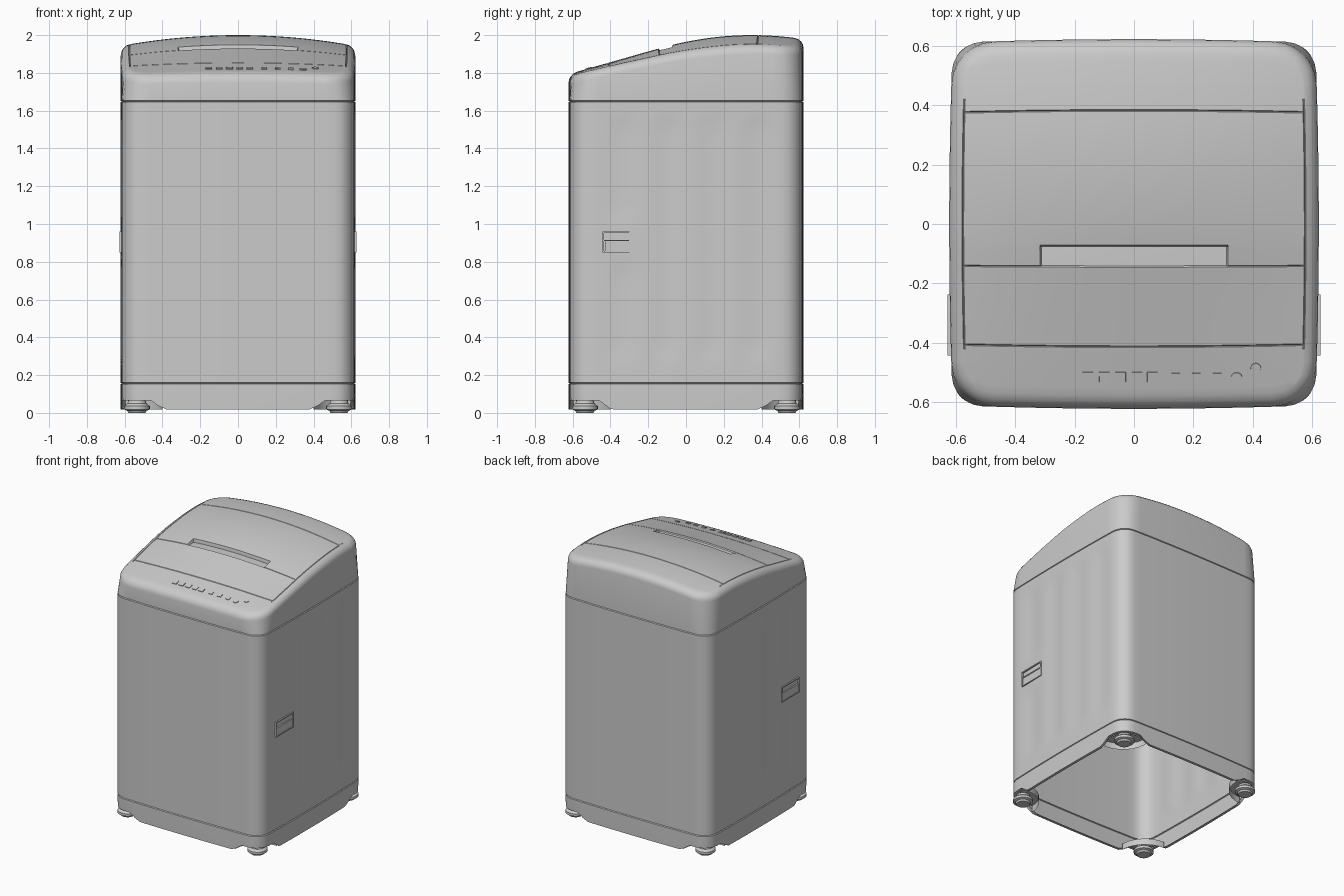
import bpy, bmesh, math
from mathutils import Vector, Matrix

if "Cube" in bpy.data.objects:
    bpy.data.objects.remove(bpy.data.objects["Cube"])

W, BULGE, FILLET = 0.61, 0.012, 0.045

grey = bpy.data.materials.new("light_grey")
grey.diffuse_color = (0.6, 0.6, 0.6, 1)
grey.use_nodes = True
grey.node_tree.nodes["Principled BSDF"].inputs["Base Color"].default_value = grey.diffuse_color


def clamp(t):
    t = max(0.0, min(1.0, t))
    return t * t * (3 - 2 * t)


def finish(name, bm, fix_normals=True, angle=30):
    if fix_normals:
        bmesh.ops.recalc_face_normals(bm, faces=bm.faces)
    me = bpy.data.meshes.new(name)
    bm.to_mesh(me)
    bm.free()
    me.materials.append(grey)
    ob = bpy.data.objects.new(name, me)
    bpy.context.collection.objects.link(ob)
    bpy.ops.object.select_all(action='DESELECT')
    ob.select_set(True)
    bpy.context.view_layer.objects.active = ob
    bpy.ops.object.shade_smooth_by_angle(angle=math.radians(angle))
    return ob


def plan(x, y, R):
    """Map a point of the square plan to the bowed, round-cornered plan."""
    a = W - R
    u, v = (abs(x) - a) / R, (abs(y) - a) / R
    if u > 0 and v > 0:
        k = max(u, v) / math.hypot(u, v)
        x = math.copysign(a + u * k * R, x)
        y = math.copysign(a + v * k * R, y)
    bx = BULGE * (1 - (y / W) ** 2) * x / W
    by = BULGE * (1 - (x / W) ** 2) * y / W
    return x + bx, y + by


def height(x, y):
    """Crowned top surface: straight slope in front, arched behind."""
    z = 2.0 - 0.29 * (y - 0.35) ** 2 if y > -0.14 else 1.9304 + 0.284 * (y + 0.14)
    crown = 0.012 + 0.034 * clamp((y + 0.62) / 0.8)
    return z - crown * (x / 0.56) ** 2


def near(a, b):
    return abs(a - b) < 1e-4


def detail(x, y):
    """Depth of the lid seams and of the finger recess."""
    if abs(x) < 0.306 and -0.1385 < y < -0.0735:
        return 0.008 + 0.017 * (y + 0.14) / 0.07
    if near(abs(x), 0.565) and -0.41 < y < 0.38:
        return 0.005
    if abs(x) < 0.566 and (near(y, -0.14) or near(y, -0.405) or near(y, 0.375)):
        return 0.005
    return 0.0


# Grid lines shared by the top surface and the walls
edge = [W - d for d in (0, 0.003, 0.011, 0.025, 0.045, 0.07, 0.1, 0.14)]
common = [s * e for s in (-1, 1) for e in edge] + [i * 0.042 for i in range(-11, 12)]
lines_x = common + [s * v for s in (-1, 1) for v in (0.305, 0.311, 0.562, 0.568)]
lines_y = common + [-0.143, -0.14, -0.138, -0.074, -0.07, -0.408, -0.405, -0.402,
                    0.372, 0.375, 0.378]
xs = sorted({round(v, 4) for v in lines_x})
ys = sorted({round(v, 4) for v in lines_y})
n, m = len(xs), len(ys)
ring = ([(i, 0) for i in range(n - 1)] + [(n - 1, j) for j in range(m - 1)]
        + [(i, m - 1) for i in range(n - 1, 0, -1)] + [(0, j) for j in range(m - 1, 0, -1)])
square = [(xs[i], ys[j]) for i, j in ring]


def outline(z, inset=0.0, R=0.1, wave=None):
    k = 1 - inset / W
    pts = []
    for x, y in square:
        px, py = plan(x, y, R)
        pz = z(px, py) if callable(z) else z
        if wave and near(abs(x), W):
            px -= math.copysign(wave(py, pz), px)
        pts.append((px * k, py * k, pz))
    return pts


def bridge(bm, loops):
    for a, b in zip(loops, loops[1:]):
        for i in range(len(a)):
            j = (i + 1) % len(a)
            bm.faces.new((a[i], a[j], b[j], b[i]))


def shell(name, outlines):
    bm = bmesh.new()
    bridge(bm, [[bm.verts.new(p) for p in o] for o in outlines])
    return finish(name, bm, fix_normals=False)


# Top housing with lid seams and finger recess
bm = bmesh.new()
grid = []
for x in xs:
    col = []
    for y in ys:
        px, py = plan(x, y, 0.14)
        t = max(0.0, FILLET - (W - max(abs(x), abs(y))))
        drop = FILLET - math.sqrt(max(0.0, FILLET ** 2 - t ** 2))
        col.append(bm.verts.new((px, py, height(px, py) - drop - detail(x, y))))
    grid.append(col)
for i in range(n - 1):
    for j in range(m - 1):
        bm.faces.new((grid[i][j], grid[i + 1][j], grid[i + 1][j + 1], grid[i][j + 1]))
top_loop = [grid[i][j] for i, j in ring]
low = [[bm.verts.new(p) for p in outline(z, ins)] for z, ins in ((1.649, 0.007), (1.653, 0))]
bridge(bm, low + [top_loop])
finish("top_housing", bm, fix_normals=False)


# Cabinet with shallow vertical flutes on both sides
def flutes(y, z):
    if not -0.46 < y < 0.5:
        return 0
    d = 0.007 * (0.5 - 0.5 * math.cos(2 * math.pi * (y + 0.46) / 0.24))
    d *= clamp((z - 0.25) / 0.1) * clamp((1.6 - z) / 0.1)
    if y < -0.2:
        d *= clamp((abs(z - 0.905) - 0.08) / 0.1)
    return d


rows = [0.16] + [0.2 + 0.05 * i for i in range(29)] + [1.645]
shell("cabinet", [outline(0.156, 0.007)] + [outline(z, 0, 0.1, flutes) for z in rows]
      + [outline(1.649, 0.007)])


# Base skirt, raised over the feet, with an inner lip
def hem(x, y):
    return 0.018 + 0.047 * clamp((min(abs(x), abs(y)) - 0.39) / 0.07)


shell("base_skirt", [outline(hem, 0.02), outline(hem, 0.001), outline(0.1), outline(0.152),
                     outline(0.156, 0.007)])

# Feet and the pockets around them
foot = [(0.045, 0), (0.052, 0.012), (0.068, 0.018), (0.068, 0.036), (0.05, 0.05), (0.045, 0.068)]
for sx, xn in ((-1, "left"), (1, "right")):
    for sy, yn in ((-1, "front"), (1, "back")):
        bm = bmesh.new()
        loops = [[bm.verts.new((sx * 0.535 + r * math.cos(k * math.pi / 12),
                                sy * 0.535 + r * math.sin(k * math.pi / 12), z))
                  for k in range(24)] for r, z in foot]
        bridge(bm, loops)
        bm.faces.new(loops[0])
        bm.faces.new(loops[-1])
        finish(f"{yn}_{xn}_foot", bm)

        bm = bmesh.new()
        arc = [(0.6 - 0.2 * math.cos(k * math.pi / 24), 0.6 - 0.2 * math.sin(k * math.pi / 24))
               for k in range(13)]
        up = [bm.verts.new((sx * x, sy * y, 0.066)) for x, y in arc]
        dn = [bm.verts.new((sx * x, sy * y, 0.019)) for x, y in arc]
        corner = bm.verts.new((sx * 0.575, sy * 0.575, 0.066))
        for k in range(12):
            bm.faces.new((up[k], up[k + 1], dn[k + 1], dn[k]))
            bm.faces.new((up[k + 1], up[k], corner))
        finish(f"{yn}_{xn}_foot_pocket", bm)


def add_box(bm, c, s):
    bmesh.ops.create_cube(bm, size=1, matrix=Matrix.Translation(c) @ Matrix.Diagonal((*s, 1)))


# Carrying grips: frame, divider and lower flap
for sx, xn in ((-1, "left"), (1, "right")):
    bm = bmesh.new()
    for y, z, dy, dz, out in ((-0.34, 0.957, 0.205, 0.008, 0.627), (-0.34, 0.853, 0.205, 0.008, 0.627),
                              (-0.439, 0.905, 0.008, 0.096, 0.627), (-0.241, 0.905, 0.008, 0.096, 0.627),
                              (-0.34, 0.913, 0.19, 0.007, 0.627), (-0.34, 0.883, 0.18, 0.05, 0.624)):
        add_box(bm, (sx * (out - 0.007), y, z), (0.014, dy, dz))
    finish(f"{xn}_carry_grip", bm)

# Control buttons laid on the sloping front panel
buttons = [(x, -0.515, 0.018, 4) for x in (-0.155, -0.1, -0.045, 0.01, 0.062)]
buttons += [(x, -0.515, 0.015, 4) for x in (0.14, 0.21, 0.28)]
buttons += [(0.345, -0.518, 0.02, 20), (0.41, -0.485, 0.018, 20)]
bm = bmesh.new()
for x, y, r, sides in buttons:
    e = 0.005
    nor = Vector(((height(x - e, y) - height(x + e, y)) / (2 * e),
                  (height(x, y - e) - height(x, y + e)) / (2 * e), 1))
    rot = Vector((0, 0, 1)).rotation_difference(nor.normalized()).to_matrix().to_4x4()
    mat = Matrix.Translation((x, y, height(x, y))) @ rot
    if sides == 4:
        r *= math.sqrt(2)
        mat = mat @ Matrix.Rotation(math.pi / 4, 4, 'Z')
    bmesh.ops.create_cone(bm, cap_ends=True, segments=sides, radius1=r, radius2=r * 0.94,
                          depth=0.008, matrix=mat)
finish("control_buttons", bm)
